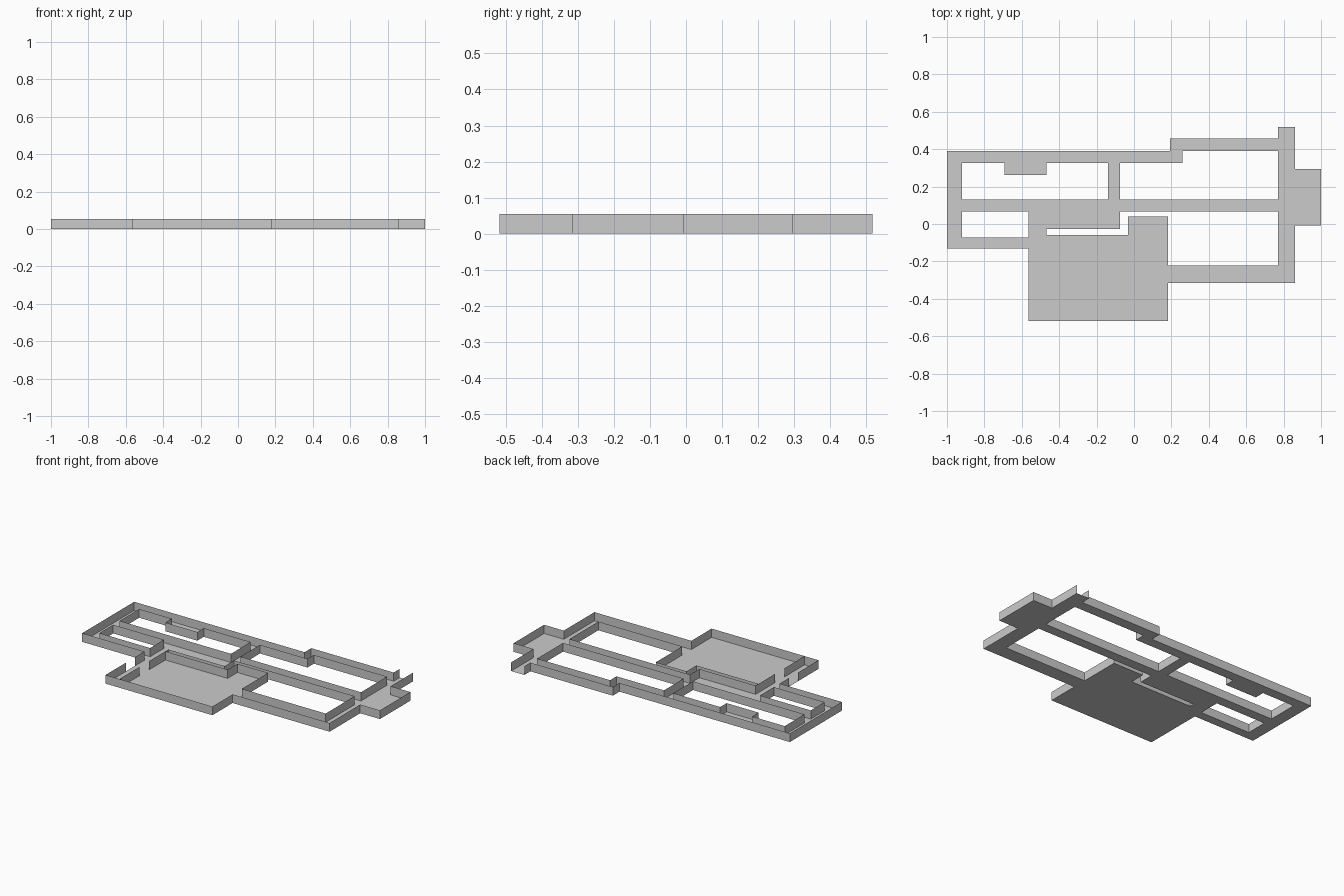
import bpy, bmesh

if "Cube" in bpy.data.objects:
    bpy.data.objects.remove(bpy.data.objects["Cube"])

H = 0.055  # wall height

# Floor areas: x0, x1, y0, y1
areas = [
    (-1, -.92, -.13, .39),         # west hall
    (-1, .258, .326, .39),         # north corridor
    (-.692, -.468, .262, .326),    # alcove
    (.193, .77, .39, .457),        # north-east corridor
    (.77, .862, -.315, .5175),     # east hall
    (.862, 1, -.009, .295),        # east room
    (-.14, -.074, .13, .326),      # link passage
    (-.92, .77, .066, .13),        # middle corridor
    (-1, -.565, -.13, -.072),      # south-west corridor
    (-.565, -.074, -.028, .066),   # middle room
    (-.565, -.468, -.058, -.028),  # side passage neck
    (-.565, .183, -.5175, -.058),  # great room
    (-.032, .183, -.058, .04),     # great room nook
    (.183, .77, -.315, -.223),     # south-east corridor
]

# Doorways left without a wall
doors = [
    (.77, .862, .51, .53),
    (-.57, -.56, -.315, -.223),
]


def inside(x, y, boxes):
    return any(a < x < b and c < y < d for a, b, c, d in boxes)


def finish(bm, name):
    bmesh.ops.remove_doubles(bm, verts=bm.verts, dist=1e-4)
    mesh = bpy.data.meshes.new(name)
    bm.to_mesh(mesh)
    bm.free()
    obj = bpy.data.objects.new(name, mesh)
    bpy.context.collection.objects.link(obj)


def add_wall(bm, p, q):
    corners = [(*p, 0), (*q, 0), (*q, H), (*p, H)]
    bm.faces.new([bm.verts.new(c) for c in corners])


xs = sorted({v for a in areas for v in a[:2]})
ys = sorted({v for a in areas for v in a[2:]})
floor, walls, partition = bmesh.new(), bmesh.new(), bmesh.new()
e = 0.001

# Floor cells, with a thin wall along each open side
for x0, x1 in zip(xs, xs[1:]):
    for y0, y1 in zip(ys, ys[1:]):
        mx, my = (x0 + x1) / 2, (y0 + y1) / 2
        if not inside(mx, my, areas):
            continue
        ring = [(x0, y0), (x1, y0), (x1, y1), (x0, y1)]
        floor.faces.new([floor.verts.new((*p, 0)) for p in ring])
        outward = [(mx, y0 - e), (x1 + e, my), (mx, y1 + e), (x0 - e, my)]
        for i, out in enumerate(outward):
            if not inside(*out, areas) and not inside(*out, doors):
                add_wall(walls, ring[i], ring[(i + 1) % 4])

# Partition between the great room and its west passage, with a doorway
for y0, y1 in ((-.5175, -.315), (-.223, -.058)):
    add_wall(partition, (-.468, y0), (-.468, y1))

finish(floor, "floor")
finish(walls, "walls")
finish(partition, "partition_wall")
